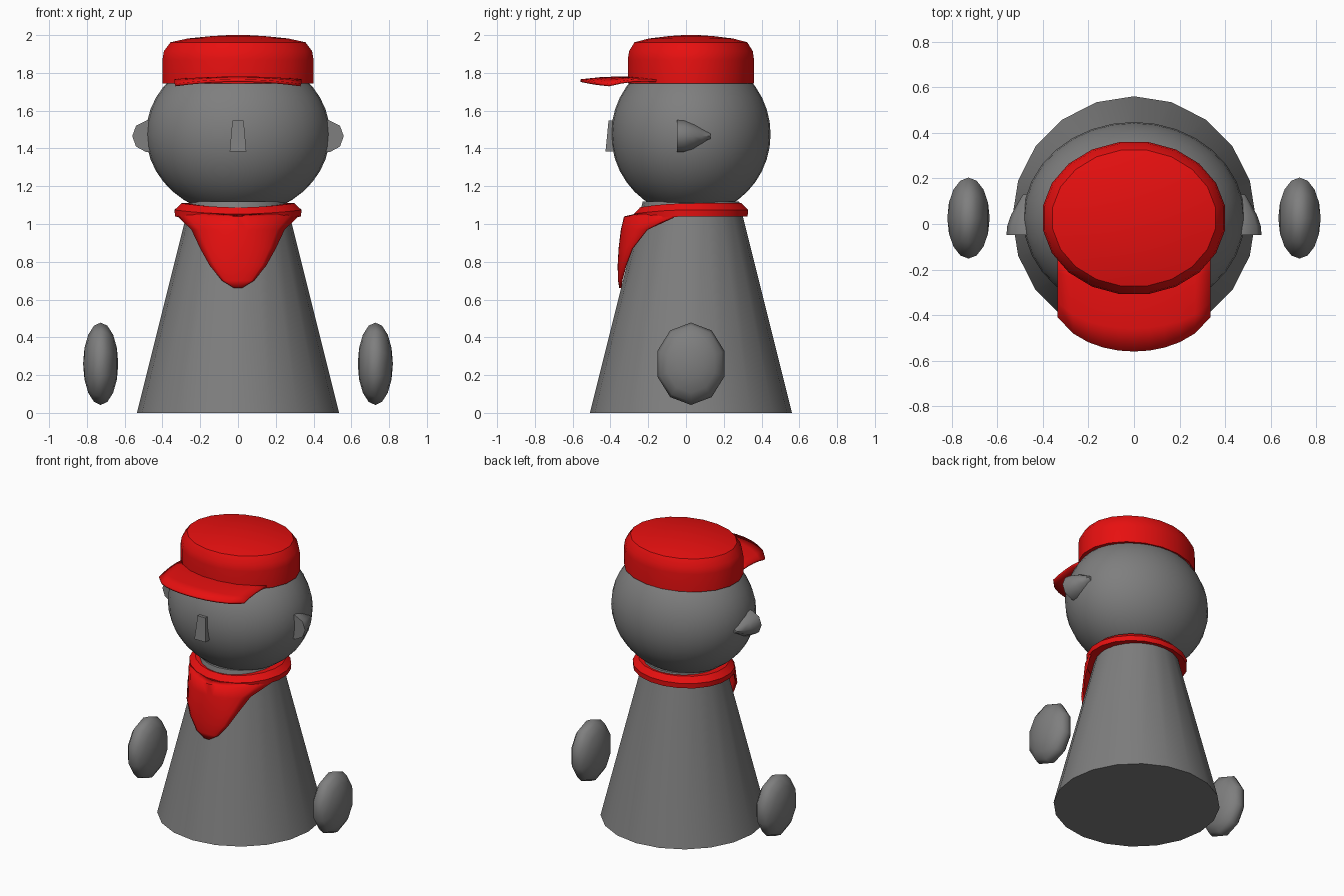
import bpy, bmesh, math

if "Cube" in bpy.data.objects:
    bpy.data.objects.remove(bpy.data.objects["Cube"])

CY = 0.026  # common axis of body, head and hat


def material(name, rgb):
    m = bpy.data.materials.new(name)
    m.diffuse_color = (*rgb, 1)
    m.use_nodes = True
    m.node_tree.nodes["Principled BSDF"].inputs["Base Color"].default_value = m.diffuse_color
    return m


GREY = material("grey", (0.21, 0.21, 0.21))
RED = material("red", (0.8, 0.005, 0.005))


def make(name, verts, faces, mat, angle=35):
    """Mesh object from points and faces, with outward normals and soft shading."""
    mesh = bpy.data.meshes.new(name)
    mesh.from_pydata(verts, [], faces)
    bm = bmesh.new()
    bm.from_mesh(mesh)
    bmesh.ops.recalc_face_normals(bm, faces=bm.faces)
    bm.to_mesh(mesh)
    bm.free()
    ob = bpy.data.objects.new(name, mesh)
    bpy.context.collection.objects.link(ob)
    mesh.materials.append(mat)
    bpy.ops.object.select_all(action='DESELECT')
    ob.select_set(True)
    bpy.context.view_layer.objects.active = ob
    bpy.ops.object.shade_smooth_by_angle(angle=math.radians(angle))
    return ob


def loft(name, rings, mat, closed=False, angle=35):
    """Skin equal-length rings; cap the ends or join last to first."""
    n, k = len(rings[0]), len(rings)
    verts = [p for r in rings for p in r]
    faces = []
    for i in range(k if closed else k - 1):
        a, b = i * n, (i + 1) % k * n
        faces += [(a + j, a + (j + 1) % n, b + (j + 1) % n, b + j) for j in range(n)]
    if not closed:
        faces += [tuple(range(n)), tuple(range((k - 1) * n, k * n))]
    return make(name, verts, faces, mat, angle)


def ellipse(rx, ry, z, n=20, offset=0.0, tilt=0.0):
    pts = []
    for i in range(n):
        a = 2 * math.pi * (i + offset) / n
        c, s = math.cos(a), math.sin(a)
        pts.append((rx * c, CY + ry * s, z - tilt * max(0, -s) ** 2))
    return pts


def ellipsoid(name, centre, radii, segs, rings, mat, along_x=False):
    bpy.ops.mesh.primitive_uv_sphere_add(segments=segs, ring_count=rings, radius=1)
    ob = bpy.context.object
    ob.name = name
    for v in ob.data.vertices:
        x, y, z = v.co
        if along_x:
            x, y, z = z, x, y
            y, z = y, z
        v.co = (centre[0] + x * radii[0], centre[1] + y * radii[1], centre[2] + z * radii[2])
    if along_x:
        ob.data.update()
    ob.data.materials.append(mat)
    bpy.ops.object.shade_smooth_by_angle(angle=math.radians(60))
    return ob


# Cone body and round head
loft("body", [ellipse(0.535, 0.535, 0, offset=0), ellipse(0.255, 0.255, 1.12)], GREY)
ellipsoid("head", (0, CY, 1.475), (0.487, 0.422, 0.43), 32, 20, GREY)

# Wedge nose
loft("nose", [[(-w, y, z), (w, y, z), (w, -0.36, z), (-w, -0.36, z)]
              for w, y, z in ((0.044, -0.426, 1.385), (0.03, -0.41, 1.548))], GREY, angle=20)

# Ears (flat front, tapering back into the head) and floating hands
ear_outline = ((0.43, 1.55), (0.48, 1.55), (0.54, 1.52), (0.56, 1.465),
               (0.54, 1.41), (0.485, 1.38), (0.43, 1.38))
for side, label in ((-1, "left"), (1, "right")):
    rings = []
    for y, s in ((-0.048, 1.0), (-0.01, 0.97), (0.04, 0.78), (0.085, 0.5), (0.13, 0.2)):
        rings.append([(side * (0.43 + (x - 0.43) * (0.3 + 0.7 * s)), y,
                       1.465 + (z - 1.465) * s) for x, z in ear_outline])
    loft(label + "_ear", rings, GREY, angle=50)
    ellipsoid(label + "_hand", (side * 0.727, CY, 0.26), (0.093, 0.187, 0.218),
              10, 8, GREY, along_x=True)

# Cap crown
crown = ((0.405, 1.745), (0.405, 1.87), (0.397, 1.915), (0.362, 1.962),
         (0.27, 1.982), (0.14, 1.995), (0.05, 2.0))
loft("cap_crown", [ellipse(r, r * 0.835, z, offset=0.5) for r, z in crown], RED)

# Cap brim: arched plate with a rounded front edge
NX, NY = 10, 4
verts, faces = [], []
for i in range(NX + 1):
    t = 2 * i / NX - 1
    front = -0.56 + 0.15 * (1 - math.sqrt(1 - 0.85 * t * t)) / (1 - math.sqrt(0.15))
    for j in range(NY + 1):
        s = j / NY
        top = 1.772 + 0.05 * s * (1 - s) - 0.006 * s - t * t * (0.008 + 0.016 * s)
        verts.append((0.335 * t, -0.15 + (front + 0.15) * s, top))
for i in range(NX):
    for j in range(NY):
        a = i * (NY + 1) + j
        faces.append((a, a + NY + 1, a + NY + 2, a + 1))
brim = make("cap_brim", verts, faces, RED)
if brim.data.polygons[0].normal.z < 0:
    brim.data.flip_normals()
mod = brim.modifiers.new("thickness", 'SOLIDIFY')
mod.thickness = 0.014
mod.offset = -1

# Neckerchief band, dipping a little at the front
band = ((0.272, 1.05), (0.338, 1.04), (0.34, 1.075), (0.302, 1.11), (0.25, 1.108))
loft("neckerchief_band", [ellipse(r, r * 0.9, z, offset=0.5, tilt=0.022) for r, z in band],
     RED, closed=True)

# Neckerchief flap: rows of height, half width, middle y, edge y
rows = ((1.085, 0.29, -0.285, -0.04), (1.04, 0.32, -0.328, -0.07),
        (0.97, 0.247, -0.345, -0.21), (0.87, 0.2, -0.357, -0.29),
        (0.78, 0.15, -0.362, -0.325), (0.70, 0.085, -0.36, -0.347),
        (0.66, 0.02, -0.353, -0.352))
N = 12
verts, faces = [], []
for z, w, ym, ye in rows:
    for i in range(N + 1):
        t = 2 * i / N - 1
        bend = (1 - math.sqrt(1 - 0.8 * t * t)) / (1 - math.sqrt(0.2))
        dip = 0.035 * (1 - t * t) if z > 1.08 else 0
        verts.append((w * t, ym + (ye - ym) * bend, z - dip))
for r in range(len(rows) - 1):
    for i in range(N):
        a = r * (N + 1) + i
        faces.append((a, a + 1, a + N + 2, a + N + 1))
flap = make("neckerchief_flap", verts, faces, RED, 60)
if sum(p.normal.y for p in flap.data.polygons) > 0:
    flap.data.flip_normals()
mod = flap.modifiers.new("thickness", 'SOLIDIFY')
mod.thickness = 0.012
mod.offset = -1
